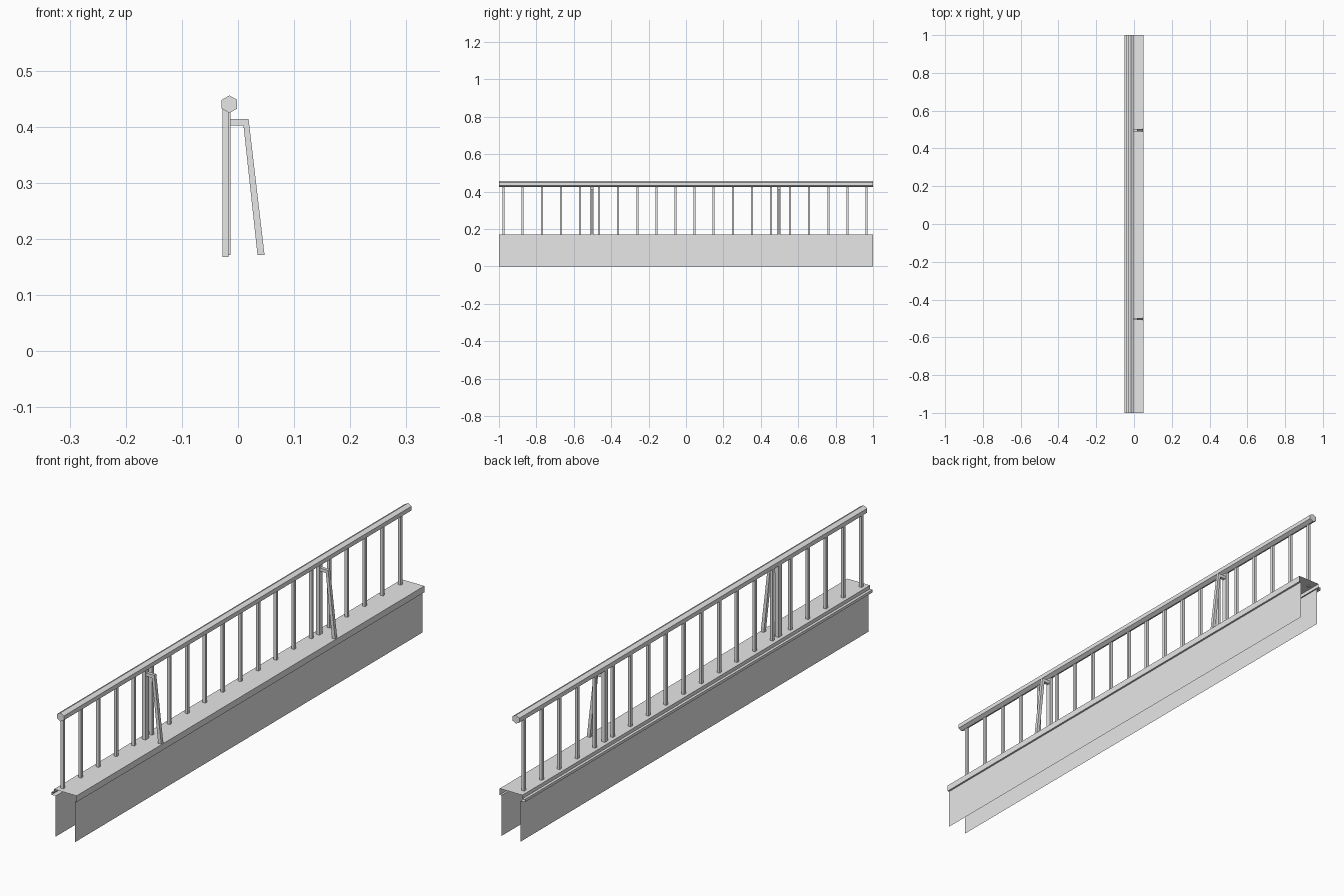
import bpy, bmesh

cube = bpy.data.objects.get("Cube")
if cube:
    bpy.data.objects.remove(cube)

grey = bpy.data.materials.new("light grey")
grey.use_nodes = True
colour = (0.8, 0.8, 0.8, 1)
grey.diffuse_color = colour
grey.node_tree.nodes["Principled BSDF"].inputs["Base Color"].default_value = colour


def extrude_profile(name, points, y0, y1, closed=True):
    """Sweep an (x, z) profile along y; open profiles become bare sheets."""
    bm = bmesh.new()
    front = [bm.verts.new((x, y0, z)) for x, z in points]
    back = [bm.verts.new((x, y1, z)) for x, z in points]
    n = len(points)
    for i in range(n if closed else n - 1):
        j = (i + 1) % n
        bm.faces.new((front[i], back[i], back[j], front[j]))
    if closed:
        bm.faces.new(front)
        bm.faces.new(back[::-1])
        bmesh.ops.recalc_face_normals(bm, faces=bm.faces[:])
    mesh = bpy.data.meshes.new(name)
    bm.to_mesh(mesh)
    bm.free()
    mesh.materials.append(grey)
    obj = bpy.data.objects.new(name, mesh)
    bpy.context.collection.objects.link(obj)
    return obj


def upright(name, x0, x1, z0, z1, y, depth):
    box = [(x0, z0), (x1, z0), (x1, z1), (x0, z1)]
    return extrude_profile(name, box, y - depth / 2, y + depth / 2)


# Parapet: open-ended sheet with two walls, a coping and a stepped lip
WALL_TOP, DECK = 0.148, 0.171
extrude_profile("parapet", [
    (0.043, 0), (0.043, WALL_TOP), (0.05, WALL_TOP), (0.05, DECK),
    (-0.041, DECK), (-0.041, 0.158), (-0.051, 0.158), (-0.051, WALL_TOP),
    (-0.034, WALL_TOP), (-0.034, 0)], -1, 1, closed=False)

# Six-sided handrail
RX, RZ, R = -0.0153, 0.44, 0.0155
W, H = R * 0.9, R / 2
extrude_profile("handrail", [
    (RX, RZ + R), (RX - W, RZ + H), (RX - W, RZ - H),
    (RX, RZ - R), (RX + W, RZ - H), (RX + W, RZ + H)], -1, 1)

# Evenly spaced balusters
COUNT = 20
for i in range(COUNT):
    y = -0.975 + 1.94 * i / (COUNT - 1)
    upright("baluster", -0.0277, -0.017, 0.168, 0.435, y, 0.0107)

# Support posts, each with a bent brace
for y in (-0.503, 0.497):
    upright("support_post", -0.0277, -0.0134, DECK, 0.435, y, 0.019)
    extrude_profile("brace", [
        (-0.0134, 0.414), (0.0188, 0.414), (0.0473, DECK),
        (0.0348, DECK), (0.0098, 0.402), (-0.0134, 0.402)],
        y - 0.006, y + 0.006)
